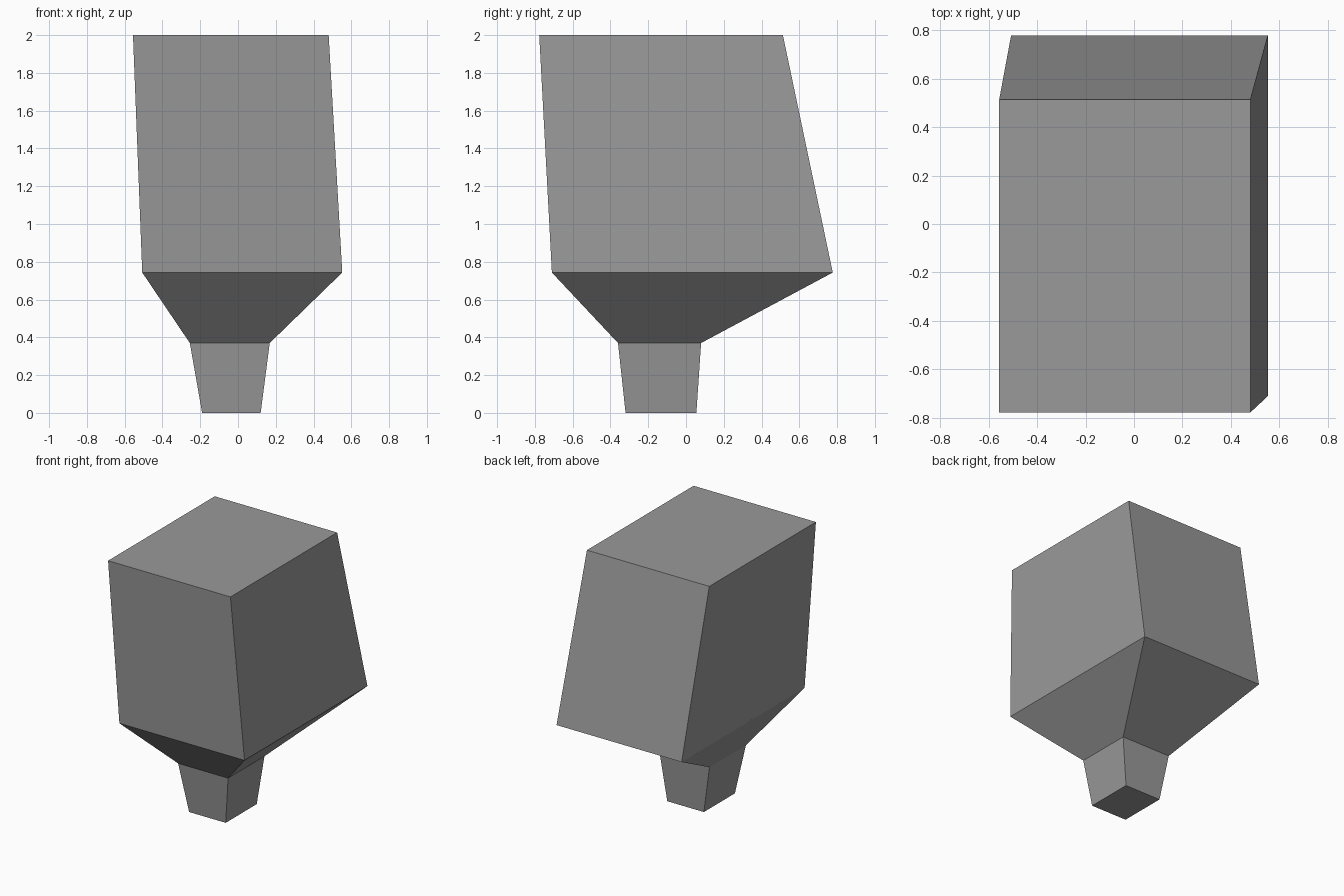
import bpy
import bmesh

default = bpy.data.objects.get("Cube")
if default:
    bpy.data.objects.remove(default, do_unlink=True)

grey = bpy.data.materials.new("mid_grey")
grey.use_nodes = True
colour = (0.32, 0.32, 0.32, 1)
grey.diffuse_color = colour
grey.node_tree.nodes["Principled BSDF"].inputs["Base Color"].default_value = colour

# Rectangular sections from the foot up: z, x range, y range
SECTIONS = [
    (0.0, (-0.19, 0.12), (-0.32, 0.055)),     # foot of the stem
    (0.37, (-0.255, 0.168), (-0.36, 0.08)),   # top of the stem
    (0.743, (-0.507, 0.552), (-0.71, 0.777)), # widest rim
    (2.0, (-0.556, 0.48), (-0.777, 0.513)),   # flat top
]


def loft(name, sections, material):
    """Skin a closed solid through a stack of rectangles."""
    bm = bmesh.new()
    rings = [[bm.verts.new((x[i], y[j], z)) for i, j in ((0, 0), (1, 0), (1, 1), (0, 1))]
             for z, x, y in sections]
    for low, high in zip(rings, rings[1:]):
        for k in range(4):
            n = (k + 1) % 4
            bm.faces.new((low[k], low[n], high[n], high[k]))
    bm.faces.new(reversed(rings[0]))
    bm.faces.new(rings[-1])
    bmesh.ops.recalc_face_normals(bm, faces=bm.faces)
    mesh = bpy.data.meshes.new(name)
    bm.to_mesh(mesh)
    bm.free()
    mesh.materials.append(material)
    obj = bpy.data.objects.new(name, mesh)
    bpy.context.collection.objects.link(obj)
    return obj


# Leaning block that tapers down onto a small stem
loft("block_on_stem", SECTIONS, grey)
